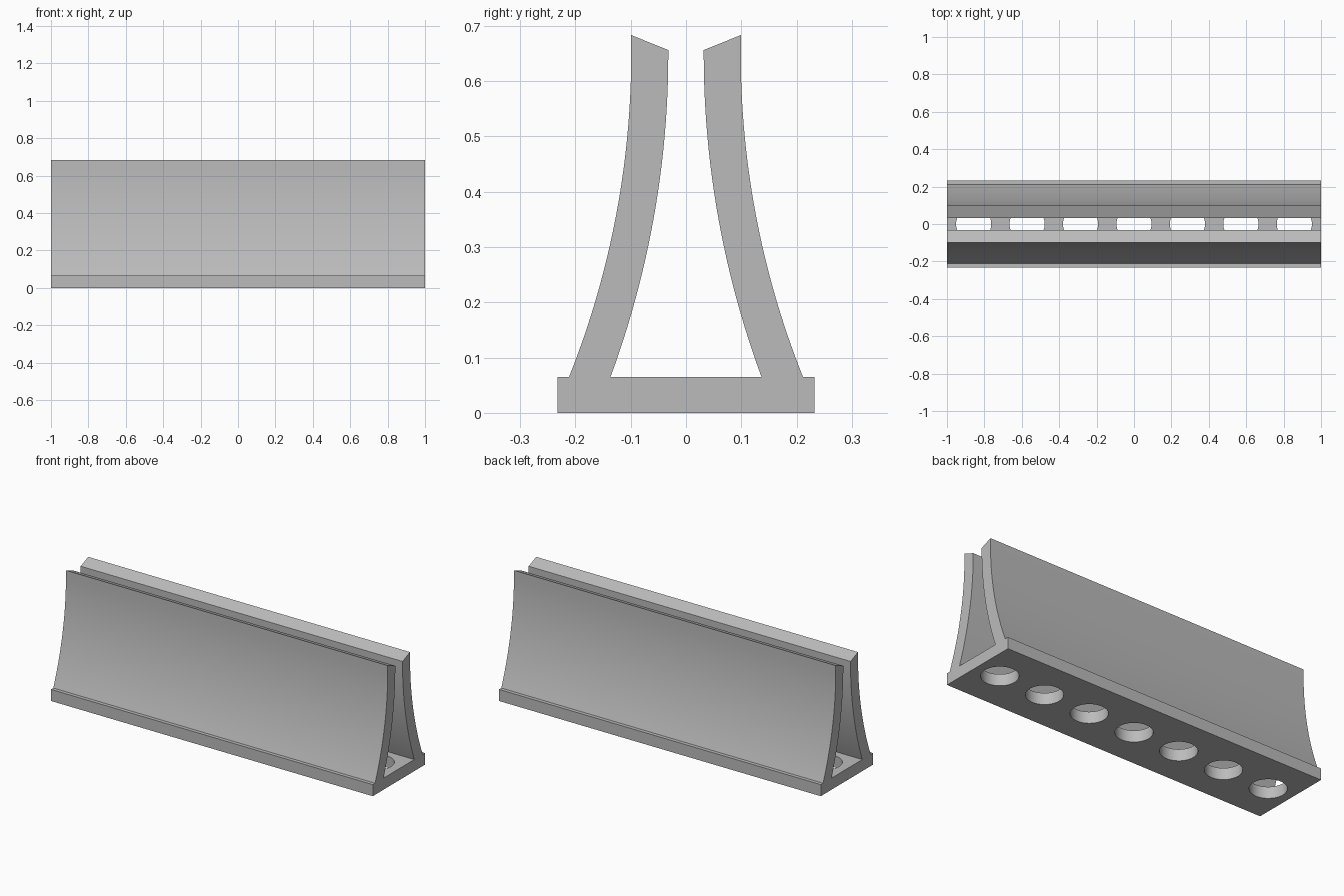
import bpy, bmesh, math
from mathutils import Matrix

old = bpy.data.objects.get("Cube")
if old:
    bpy.data.objects.remove(old, do_unlink=True)

LENGTH = 2.0
BASE_HALF, BASE_TOP = 0.232, 0.065
ARC_TOP = 0.65          # height where the curved walls become vertical
HOLES, HOLE_RADIUS = 7, 0.094

grey = bpy.data.materials.new("plain grey")
grey.use_nodes = True
colour = (0.5, 0.5, 0.5, 1)
grey.diffuse_color = colour
grey.node_tree.nodes["Principled BSDF"].inputs["Base Color"].default_value = colour


def make_object(name, bm):
    bmesh.ops.recalc_face_normals(bm, faces=bm.faces[:])
    mesh = bpy.data.meshes.new(name)
    bm.to_mesh(mesh)
    bm.free()
    obj = bpy.data.objects.new(name, mesh)
    bpy.context.collection.objects.link(obj)
    return obj


def wall_arc(y_bottom, y_top, steps=24):
    """Flared arc from the base up to a vertical tangent."""
    h, d = ARC_TOP - BASE_TOP, y_bottom - y_top
    r = (h * h + d * d) / (2 * d)
    sweep = math.asin(h / r)
    angles = [sweep * (1 - i / steps) for i in range(steps + 1)]
    return [(y_top + r * (1 - math.cos(a)), ARC_TOP - r * math.sin(a)) for a in angles]


# Half of the cross-section, mirrored to close the outline
half = [(BASE_HALF, 0), (BASE_HALF, BASE_TOP)]
half += wall_arc(0.2115, 0.099)
half += [(0.099, 0.683), (0.032, 0.656)]
half += wall_arc(0.1365, 0.032)[::-1]
outline = half + [(-y, z) for y, z in reversed(half)]

# Holder body: cross-section extruded along its length
bm = bmesh.new()
profile = bm.faces.new([bm.verts.new((-LENGTH / 2, y, z)) for y, z in outline])
extruded = bmesh.ops.extrude_face_region(bm, geom=[profile], use_keep_orig=True)
moved = [v for v in extruded["geom"] if isinstance(v, bmesh.types.BMVert)]
bmesh.ops.translate(bm, verts=moved, vec=(LENGTH, 0, 0))
body = make_object("slotted_holder_body", bm)
body.data.materials.append(grey)

# Row of round holes through the base
bm = bmesh.new()
for i in range(HOLES):
    x = (i - (HOLES - 1) / 2) * LENGTH / HOLES
    bmesh.ops.create_cone(bm, cap_ends=True, segments=48, radius1=HOLE_RADIUS,
                          radius2=HOLE_RADIUS, depth=0.16,
                          matrix=Matrix.Translation((x, 0, BASE_TOP / 2)))
cutter = make_object("hole_cutter", bm)
cutter.hide_render = True

cut = body.modifiers.new("base holes", 'BOOLEAN')
cut.operation = 'DIFFERENCE'
cut.solver = 'EXACT'
cut.object = cutter
bpy.ops.object.select_all(action='DESELECT')
body.select_set(True)
bpy.context.view_layer.objects.active = body
bpy.ops.object.modifier_apply(modifier=cut.name)
bpy.data.objects.remove(cutter, do_unlink=True)

bpy.ops.object.shade_smooth_by_angle(angle=math.radians(15))
